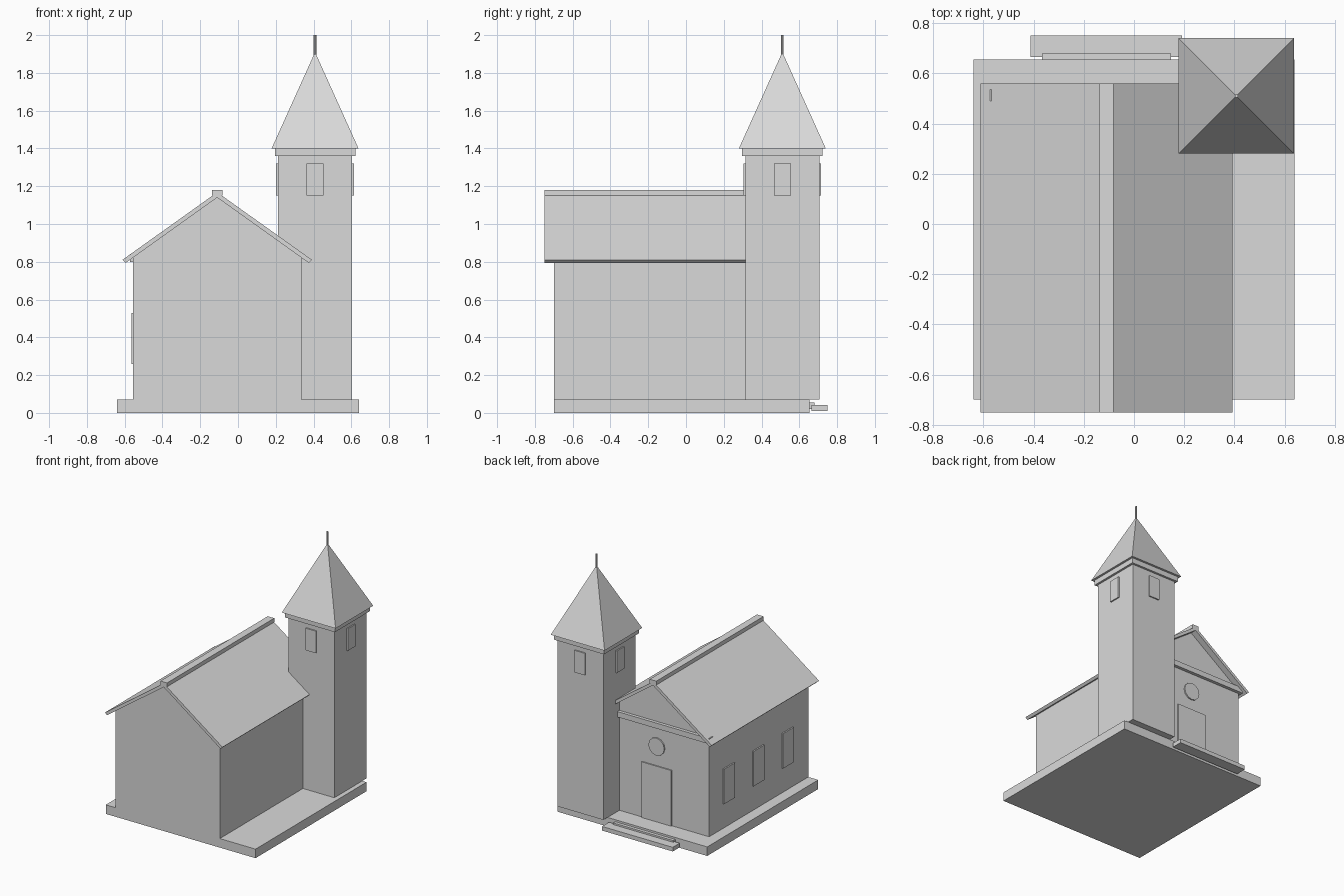
import bpy, bmesh, math
from mathutils import Matrix

cube = bpy.data.objects.get("Cube")
if cube:
    bpy.data.objects.remove(cube, do_unlink=True)

stone = bpy.data.materials.new("pale_grey")
stone.use_nodes = True
GREY = (0.7, 0.7, 0.7, 1)
stone.diffuse_color = GREY
stone.node_tree.nodes["Principled BSDF"].inputs["Base Color"].default_value = GREY


def finish(name, bm):
    bmesh.ops.recalc_face_normals(bm, faces=bm.faces)
    mesh = bpy.data.meshes.new(name)
    bm.to_mesh(mesh)
    bm.free()
    mesh.materials.append(stone)
    obj = bpy.data.objects.new(name, mesh)
    bpy.context.collection.objects.link(obj)
    return obj


def box(name, x, y, z):
    """Box from (low, high) pairs on each axis."""
    bm = bmesh.new()
    bmesh.ops.create_cube(bm, size=1)
    for v in bm.verts:
        for i, (lo, hi) in enumerate((x, y, z)):
            v.co[i] = lo if v.co[i] < 0 else hi
    return finish(name, bm)


def extrude_y(name, profile, y0, y1):
    """Extrude an xz outline along y."""
    bm = bmesh.new()
    face = bm.faces.new([bm.verts.new((x, y0, z)) for x, z in profile])
    out = bmesh.ops.extrude_face_region(bm, geom=[face])
    for v in out["geom"]:
        if isinstance(v, bmesh.types.BMVert):
            v.co.y = y1
    return finish(name, bm)


def cone(name, sides, r1, r2, depth, matrix):
    bm = bmesh.new()
    bmesh.ops.create_cone(bm, cap_ends=True, segments=sides, radius1=r1,
                          radius2=r2, depth=depth, matrix=matrix)
    return finish(name, bm)


def around(c, half):
    return (c - half, c + half)


HX = -0.11              # hall centre line
BACK = 0.51             # hall entrance wall
SLOPE = 0.714           # roof pitch
PEAK = 1.14             # underside of roof ridge

# Plinth and entrance steps
box("plinth", (-0.64, 0.64), (-0.7, 0.655), (0, 0.07))
box("upper_step", around(HX, 0.257), (0.65, 0.68), (0.02, 0.055))
box("lower_step", around(HX, 0.302), (0.665, 0.75), (0.01, 0.042))

# Hall with gabled ends
W = 0.445
eave = PEAK - W * SLOPE
extrude_y("hall", [(HX - W, 0.07), (HX + W, 0.07), (HX + W, eave),
                   (HX, PEAK), (HX - W, eave)], -0.7, BACK)

# Roof slabs and ridge cap
top, low = (0.502, 0.81), (0.485, PEAK - 0.485 * SLOPE)
extrude_y("roof", [(HX - top[0], top[1]), (HX - low[0], low[1]), (HX, PEAK),
                   (HX + low[0], low[1]), (HX + top[0], top[1]),
                   (HX, 1.168)], -0.75, 0.56)
box("ridge_cap", around(HX, 0.028), (-0.75, 0.56), (1.15, 1.18))

# Entrance wall: cornice, door and round window
box("cornice", around(HX, 0.463), (0.49, 0.535), (0.8, 0.842))
box("door", around(HX, 0.127), (BACK - 0.01, BACK + 0.009), (0.07, 0.5))
cone("round_window", 12, 0.068, 0.068, 0.02,
     Matrix.Translation((HX, BACK, 0.65)) @ Matrix.Rotation(math.pi / 2, 4, "X"))

# Side windows
for i in range(3):
    box(f"side_window_{i + 1}", (-0.565, -0.55), around(0.275 - 0.36 * i, 0.067),
        (0.26, 0.53))

# Tower
TX, TY, T = 0.408, 0.51, 0.196
box("tower", around(TX, T), around(TY, T), (0.07, 1.36))
box("tower_cornice", around(TX, 0.213), around(TY, 0.213), (1.36, 1.4))

# Belfry windows on all four sides
for side, s in (("low", -1), ("high", 1)):
    depth = sorted((s * (T - 0.005), s * (T + 0.01)))
    box(f"belfry_window_x_{side}", [TX + d for d in depth], around(TY, 0.045), (1.15, 1.32))
    box(f"belfry_window_y_{side}", around(TX, 0.045), [TY + d for d in depth], (1.15, 1.32))

# Pyramid spire and finial
cone("spire", 4, 0.23 * math.sqrt(2), 0, 0.51,
     Matrix.Translation((TX, TY, 1.655)) @ Matrix.Rotation(math.pi / 4, 4, "Z"))
cone("finial", 8, 0.007, 0.007, 0.12, Matrix.Translation((TX, TY, 1.94)))
